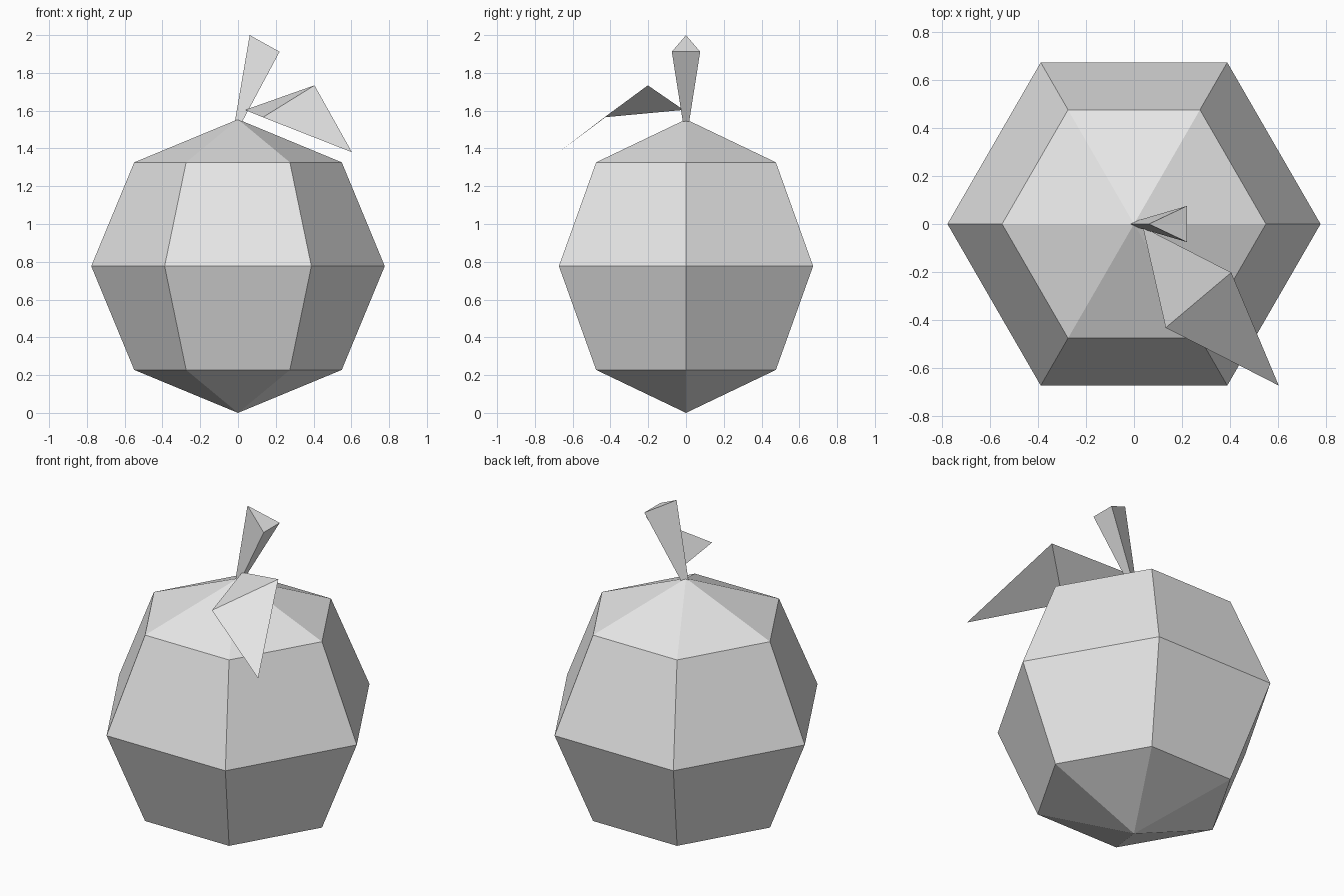
import bpy, bmesh, math
from mathutils import Vector

if "Cube" in bpy.data.objects:
    bpy.data.objects.remove(bpy.data.objects["Cube"])

grey = bpy.data.materials.new("plain_grey")
grey.diffuse_color = (0.8, 0.8, 0.8, 1)
grey.use_nodes = True
grey.node_tree.nodes["Principled BSDF"].inputs["Base Color"].default_value = grey.diffuse_color


def finish(name, bm):
    mesh = bpy.data.meshes.new(name)
    bm.to_mesh(mesh)
    bm.free()
    mesh.materials.append(grey)
    obj = bpy.data.objects.new(name, mesh)
    bpy.context.collection.objects.link(obj)
    return obj


# Fruit body: six-sided, four-ring faceted sphere resting on the ground
RADIUS = 0.777
bm = bmesh.new()
bmesh.ops.create_uvsphere(bm, u_segments=6, v_segments=4, radius=RADIUS)
# turn so that corners lie on the x axis
ring = max(bm.verts, key=lambda v: v.co.xy.length).co
turn = -math.atan2(ring.y, ring.x)
for v in bm.verts:
    x, y = v.co.x, v.co.y
    v.co.x = x * math.cos(turn) - y * math.sin(turn)
    v.co.y = x * math.sin(turn) + y * math.cos(turn)
    v.co.z += RADIUS
finish("fruit_body", bm)

# Stem: three-sided cone, leaning right, its point sunk in the body
bm = bmesh.new()
top = [bm.verts.new(p) for p in
       [(0.062, 0, 2.0), (0.22, -0.075, 1.912), (0.22, 0.075, 1.912)]]
point = bm.verts.new((-0.035, 0, 1.435))
bm.faces.new(top)
for i in range(3):
    bm.faces.new((top[i], point, top[(i + 1) % 3]))
bmesh.ops.recalc_face_normals(bm, faces=bm.faces)
finish("stem", bm)

# Leaf: two thin triangles folded across the middle
bm = bmesh.new()
base, side_a, side_b, tip = [bm.verts.new(p) for p in
                             [(0.037, -0.013, 1.604), (0.405, -0.202, 1.734),
                              (0.132, -0.432, 1.565), (0.603, -0.673, 1.38)]]
bm.faces.new((base, side_b, side_a))
bm.faces.new((side_b, tip, side_a))
finish("leaf", bm)
